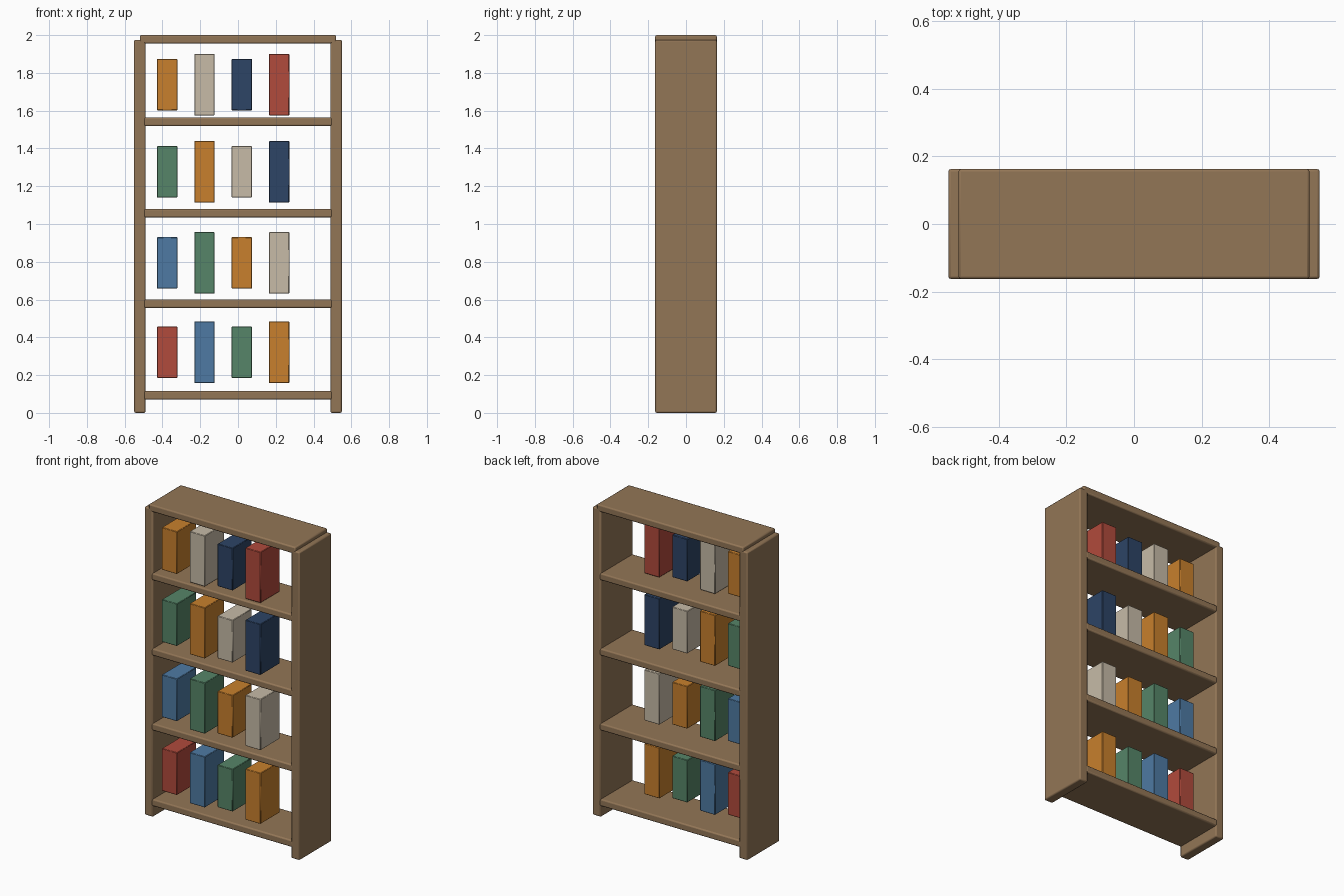
import bpy

cube = bpy.data.objects.get("Cube")
if cube:
    bpy.data.objects.remove(cube, do_unlink=True)


def material(name, rgb):
    mat = bpy.data.materials.new(name)
    mat.use_nodes = True
    colour = (*rgb, 1)
    mat.diffuse_color = colour
    mat.node_tree.nodes["Principled BSDF"].inputs["Base Color"].default_value = colour
    return mat


def box(name, low, high, mat, bevel, segments=2):
    """Rounded box between two opposite corners."""
    centre = [(a + b) / 2 for a, b in zip(low, high)]
    bpy.ops.mesh.primitive_cube_add(size=1, location=centre)
    ob = bpy.context.object
    ob.name = name
    ob.dimensions = [b - a for a, b in zip(low, high)]
    bpy.ops.object.transform_apply(location=False, rotation=False, scale=True)
    ob.data.materials.append(mat)
    mod = ob.modifiers.new("Rounded edges", "BEVEL")
    mod.width = bevel
    mod.segments = segments
    bpy.ops.object.shade_smooth_by_angle()
    return ob


wood = material("brown wood", (0.29, 0.18, 0.093))
covers = [
    material("red cover", (0.44, 0.069, 0.045)),
    material("blue cover", (0.077, 0.195, 0.366)),
    material("green cover", (0.093, 0.235, 0.138)),
    material("orange cover", (0.578, 0.216, 0.026)),
    material("cream cover", (0.571, 0.497, 0.386)),
    material("navy cover", (0.026, 0.058, 0.133)),
]

DEPTH = 0.163

# Side panels
for side, x in (("right", -0.55), ("left", 0.49)):
    box(side + "_side_panel", (x, -DEPTH, 0), (x + 0.06, DEPTH, 1.975), wood, 0.008)

# Top board and shelves
box("top_board", (-0.52, -DEPTH, 1.955), (0.52, DEPTH, 2), wood, 0.008)
for i, z in enumerate((0.07, 0.555, 1.035, 1.518)):
    box(f"shelf_{i + 1}", (-0.5, -DEPTH, z), (0.5, DEPTH, z + 0.045), wood, 0.008)

# Books, alternating short and tall, with the colours shifting along each row
for row, z in enumerate((0.321, 0.794, 1.276, 1.738)):
    for col in range(4):
        x = -0.375 + 0.1975 * col
        half = 0.163 if col % 2 else 0.136
        box(f"book_{row + 1}_{col + 1}", (x - 0.054, -0.16, z - half),
            (x + 0.054, 0.036, z + half), covers[(row + col) % 6], 0.003, 1)
